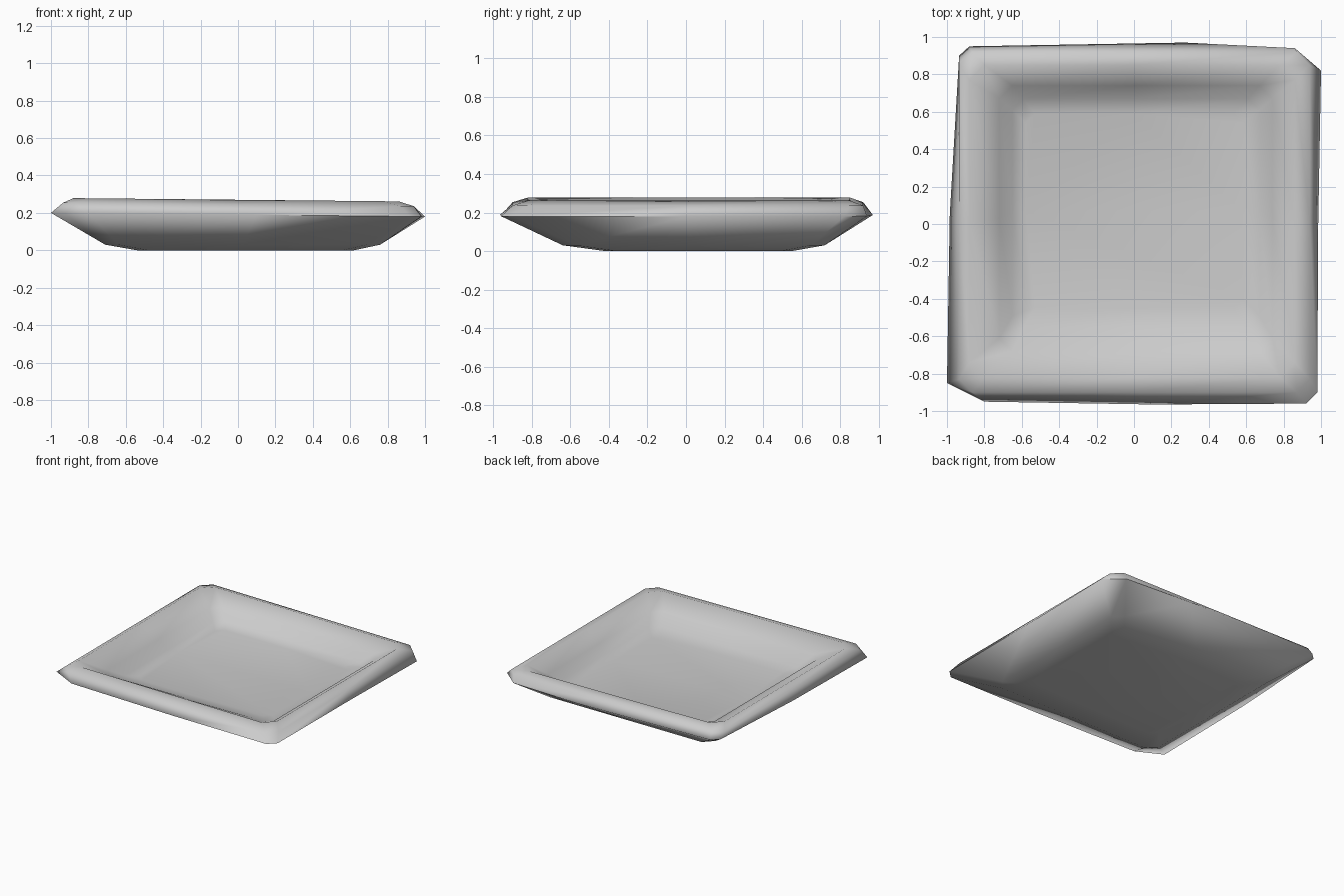
import bpy, bmesh

default = bpy.data.objects.get("Cube")
if default:
    bpy.data.objects.remove(default, do_unlink=True)

# Plain grey ceramic
grey = bpy.data.materials.new("plain_grey")
grey.use_nodes = True
colour = (0.6, 0.6, 0.6, 1)
grey.diffuse_color = colour
grey.node_tree.nodes["Principled BSDF"].inputs["Base Color"].default_value = colour


def ring(x0, x1, y0, y1, c, z):
    """Rectangle with cut corners and a middle point on each side."""
    xm, ym = (x0 + x1) / 2, (y0 + y1) / 2
    flat = [(x0, y0 + c), (x0 + c, y0), (xm, y0), (x1 - c, y0),
            (x1, y0 + c), (x1, ym), (x1, y1 - c), (x1 - c, y1),
            (xm, y1), (x0 + c, y1), (x0, y1 - c), (x0, ym)]
    return [(x, y, z) for x, y in flat]


# Uneven widest edge of the dish
edge = [(-1, -.85), (-.8, -.95), (.1, -.965), (.92, -.96), (.98, -.9), (.985, 0),
        (1, .82), (.86, .94), (.27, .97), (-.88, .95), (-.935, .9), (-.985, .05)]

# Rings from the foot, over the rim, down to the inner floor
rings = [
    ring(-.54, .62, -.42, .55, .06, 0),
    ring(-.71, .76, -.64, .72, .07, .03),
    [(x, y, .19) for x, y in edge],
    ring(-.935, .94, -.9, .92, .07, .245),
    ring(-.88, .86, -.82, .85, .08, .27),
    ring(-.72, .74, -.68, .74, .07, .19),
    ring(-.65, .67, -.55, .67, .06, .125),
    ring(-.58, .58, -.45, .59, .05, .105),
]

bm = bmesh.new()
loops = []
for points in rings:
    # The rim leans slightly down toward the model's left
    loops.append([bm.verts.new((x, y, z - (.01 * x if z > .18 else 0)))
                  for x, y, z in points])
for low, high in zip(loops, loops[1:]):
    for i in range(len(low)):
        j = (i + 1) % len(low)
        bm.faces.new((low[i], low[j], high[j], high[i]))
bm.faces.new(reversed(loops[0]))
bm.faces.new(loops[-1])
for face in bm.faces:
    face.smooth = True

# Crisp fold along part of the widest edge, soft elsewhere
for i in (2, 3, 4, 6, 7):
    bm.edges.get((loops[2][i], loops[2][i + 1])).smooth = False

bmesh.ops.recalc_face_normals(bm, faces=bm.faces)
mesh = bpy.data.meshes.new("square_dish")
bm.to_mesh(mesh)
bm.free()
mesh.materials.append(grey)
dish = bpy.data.objects.new("square_dish", mesh)
bpy.context.collection.objects.link(dish)
